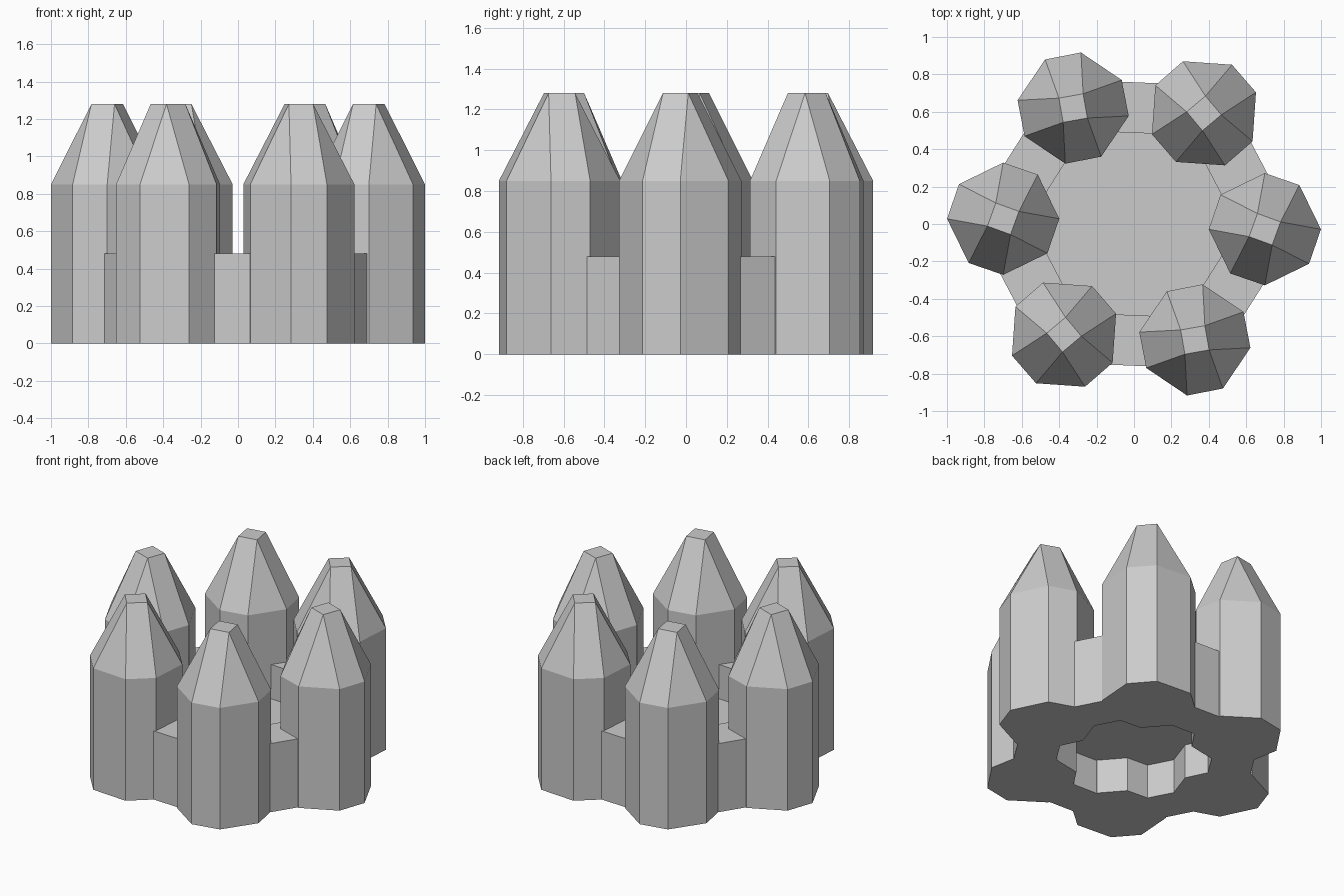
import bpy, bmesh
from math import radians, sin, cos

cube = bpy.data.objects.get("Cube")
if cube:
    bpy.data.objects.remove(cube, do_unlink=True)

stone = bpy.data.materials.new("grey stone")
stone.use_nodes = True
stone.diffuse_color = (0.6, 0.6, 0.6, 1)
stone.node_tree.nodes["Principled BSDF"].inputs["Base Color"].default_value = (0.6, 0.6, 0.6, 1)

TURN = -2.3          # angle of the first tower
WALL_TOP = 0.48
SHOULDER = 0.85
TIP = 1.28


def polar(radius, degrees, z=0.0, centre=(0, 0)):
    a = radians(degrees)
    return (centre[0] + radius * cos(a), centre[1] + radius * sin(a), z)


def finish(name, bm):
    bmesh.ops.recalc_face_normals(bm, faces=bm.faces)
    mesh = bpy.data.meshes.new(name)
    bm.to_mesh(mesh)
    bm.free()
    mesh.materials.append(stone)
    obj = bpy.data.objects.new(name, mesh)
    bpy.context.collection.objects.link(obj)
    return obj


def tower(name, turn):
    """Uneven octagon shaft whose roof narrows to a small square."""
    bm = bmesh.new()
    centre = polar(0.7, TURN + turn)
    angles = [q * 90 + a + turn for q in range(4) for a in (0, 52)]
    rings = [[bm.verts.new(polar(0.3, a, z, centre)) for a in angles]
             for z in (0, WALL_TOP, SHOULDER)]
    tip = [bm.verts.new(polar(0.093, q * 90 + 25 + turn, TIP, centre)) for q in range(4)]
    bm.faces.new(rings[0])
    for low, high in zip(rings, rings[1:]):
        for i in range(8):
            j = (i + 1) % 8
            bm.faces.new((low[i], low[j], high[j], high[i]))
    eave = rings[-1]
    for q in range(4):
        a, b, c = eave[2 * q], eave[2 * q + 1], eave[(2 * q + 2) % 8]
        bm.faces.new((a, b, tip[q]))
        bm.faces.new((b, c, tip[(q + 1) % 4], tip[q]))
    bm.faces.new(tip)
    return finish(name, bm)


def wall(name, turn):
    """Low block joining two neighbouring towers."""
    bm = bmesh.new()
    bmesh.ops.create_cube(bm, size=1)
    for v in bm.verts:
        v.co.x = 0.757 if v.co.x > 0 else 0.487
        v.co.y *= 0.36
        v.co.z = WALL_TOP if v.co.z > 0 else 0
    obj = finish(name, bm)
    obj.rotation_euler.z = radians(turn)
    return obj


for k in range(6):
    tower(f"tower_{k + 1}", 60 * k)
    wall(f"wall_{k + 1}", 60 * k + 30 + TURN)

# Courtyard floor, recessed from both above and below
bm = bmesh.new()
bmesh.ops.create_circle(bm, cap_ends=True, segments=12, radius=0.58)
for v in bm.verts:
    v.co.z = 0.24
finish("courtyard_floor", bm)
